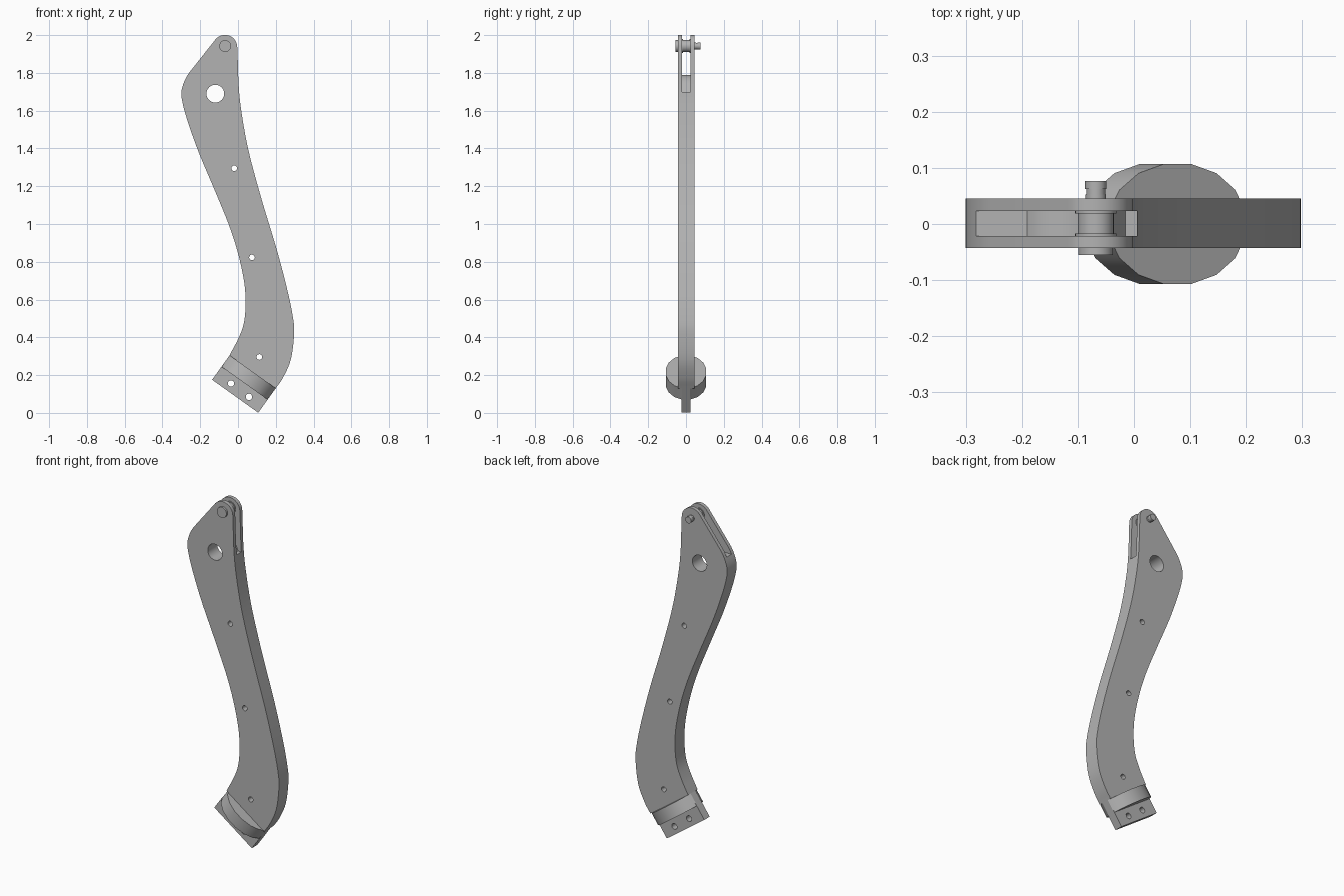
import bpy, bmesh
from math import sin, cos, radians, pi
from mathutils import Vector, Matrix

default_cube = bpy.data.objects.get("Cube")
if default_cube:
    bpy.data.objects.remove(default_cube, do_unlink=True)

grey = bpy.data.materials.new("plain grey")
grey.use_nodes = True
grey.diffuse_color = (0.45, 0.45, 0.45, 1)
grey.node_tree.nodes["Principled BSDF"].inputs["Base Color"].default_value = grey.diffuse_color


def make_object(name, bm):
    bmesh.ops.recalc_face_normals(bm, faces=bm.faces)
    mesh = bpy.data.meshes.new(name)
    bm.to_mesh(mesh)
    bm.free()
    mesh.materials.append(grey)
    obj = bpy.data.objects.new(name, mesh)
    bpy.context.collection.objects.link(obj)
    return obj


def smooth(obj):
    obj.data.shade_smooth()
    obj.data.set_sharp_from_angle(angle=radians(30))


def spline(points, steps=5):
    """Smooth curve through the points."""
    pts = [Vector(p) for p in points]
    pts = [2 * pts[0] - pts[1]] + pts + [2 * pts[-1] - pts[-2]]
    out = []
    for a, b, c, d in zip(pts, pts[1:], pts[2:], pts[3:]):
        for i in range(steps):
            t = i / steps
            out.append(0.5 * (2 * b + (c - a) * t + (2 * a - 5 * b + 4 * c - d) * t ** 2
                              + (3 * b - a - 3 * c + d) * t ** 3))
    return out + [pts[-2]]


def arc(centre, radius, start, end, steps):
    angles = [radians(start + (end - start) * i / steps) for i in range(steps + 1)]
    return [Vector((centre[0] + radius * cos(a), centre[1] + radius * sin(a))) for a in angles]


def plate(name, outline, front, back):
    """Side profile in x and z, extruded from front to back."""
    bm = bmesh.new()
    face = bm.faces.new([bm.verts.new((p[0], front, p[1])) for p in outline])
    grown = bmesh.ops.extrude_face_region(bm, geom=[face])["geom"]
    verts = [v for v in grown if isinstance(v, bmesh.types.BMVert)]
    bmesh.ops.translate(bm, verts=verts, vec=(0, back - front, 0))
    return make_object(name, bm)


def rod(name, centre, radius, front, back, sides=32):
    return plate(name, arc(centre, radius, 0, 360 - 360 / sides, sides - 1), front, back)


def cut(obj, cutters):
    for c in cutters:
        mod = obj.modifiers.new("cut", "BOOLEAN")
        mod.object, mod.operation, mod.solver = c, "DIFFERENCE", "EXACT"
    bpy.context.view_layer.update()
    graph = bpy.context.evaluated_depsgraph_get()
    mesh = bpy.data.meshes.new_from_object(obj.evaluated_get(graph))
    obj.modifiers.clear()
    obj.data = mesh
    for c in cutters:
        bpy.data.objects.remove(c, do_unlink=True)


# Curved arm body
right_edge = spline([(0.2, 0.13), (0.24, 0.19), (0.28, 0.285), (0.297, 0.42), (0.29, 0.51),
                     (0.26, 0.655), (0.205, 0.865), (0.125, 1.13), (0.06, 1.37),
                     (0.025, 1.55), (0.005, 1.71), (-0.003, 1.92)])
left_edge = spline([(-0.23, 1.837), (-0.272, 1.78), (-0.297, 1.715), (-0.297, 1.66),
                    (-0.27, 1.555), (-0.21, 1.385), (-0.13, 1.195), (-0.05, 1),
                    (0, 0.845), (0.033, 0.69), (0.04, 0.57), (0.03, 0.47),
                    (0, 0.39), (-0.045, 0.305)])
top_pivot = (-0.069, 1.936)
outline = right_edge + arc(top_pivot, 0.065, 4, 138, 14) + left_edge
body = plate("arm_body", outline, -0.043, 0.045)

# Fork slot, with a floor that rises around the large hole
hole_centre = (-0.12, 1.69)
floor = [(0.1, 1.7), (-0.015, 1.7)] + arc(hole_centre, 0.1, 18, 135, 14) + [(-0.4, 1.76)]
slot = plate("slot_cutter", floor + [(-0.4, 2.2), (0.1, 2.2)], -0.021, 0.023)
holes = [rod("hole_cutter", hole_centre, 0.047, -1, 1)]
for spot in [(-0.02, 1.295), (0.074, 0.823), (0.113, 0.296)]:
    holes.append(rod("hole_cutter", spot, 0.015, -1, 1, 16))
cut(body, [slot] + holes)
smooth(body)

# Pivot pin, roller and washers
for name, radius, front, back in [
        ("pin_shaft", 0.017, -0.05, 0.065), ("pin_head", 0.031, -0.055, -0.043),
        ("pin_collar", 0.018, 0.045, 0.053), ("pin_tip", 0.019, 0.062, 0.077),
        ("roller", 0.032, -0.018, 0.02), ("front_washer", 0.037, -0.0215, -0.017),
        ("back_washer", 0.037, 0.019, 0.0235)]:
    smooth(rod(name, (-0.068, 1.942), radius, front, back))

# Tilted frame for the foot: x runs along the arm end, z points out of it
along = Vector((0.245, 0, -0.175)).normalized()
across = Vector((0, 1, 0))
normal = along.cross(across)
frame = Matrix((along, across, normal)).transposed().to_4x4()
frame.translation = (0.0775, 0, 0.2175)

# Oval collar
bm = bmesh.new()
bmesh.ops.create_cone(bm, cap_ends=True, segments=16, radius1=1, radius2=1, depth=1,
                      matrix=Matrix.Translation((0, 0, -0.037))
                      @ Matrix.Diagonal((0.153, 0.109, 0.074, 1))
                      @ Matrix.Rotation(pi / 16, 4, "Z"))
bm.transform(frame)
smooth(make_object("oval_collar", bm))

# Mounting tab with two holes
bm = bmesh.new()
bmesh.ops.create_cube(bm, size=1, matrix=Matrix.Translation((0, 0, -0.109))
                      @ Matrix.Diagonal((0.3, 0.05, 0.1, 1)))
bm.transform(frame)
tab = make_object("mounting_tab", bm)
cut(tab, [rod("hole_cutter", spot, 0.017, -1, 1, 16) for spot in [(-0.037, 0.156), (0.058, 0.085)]])
smooth(tab)
